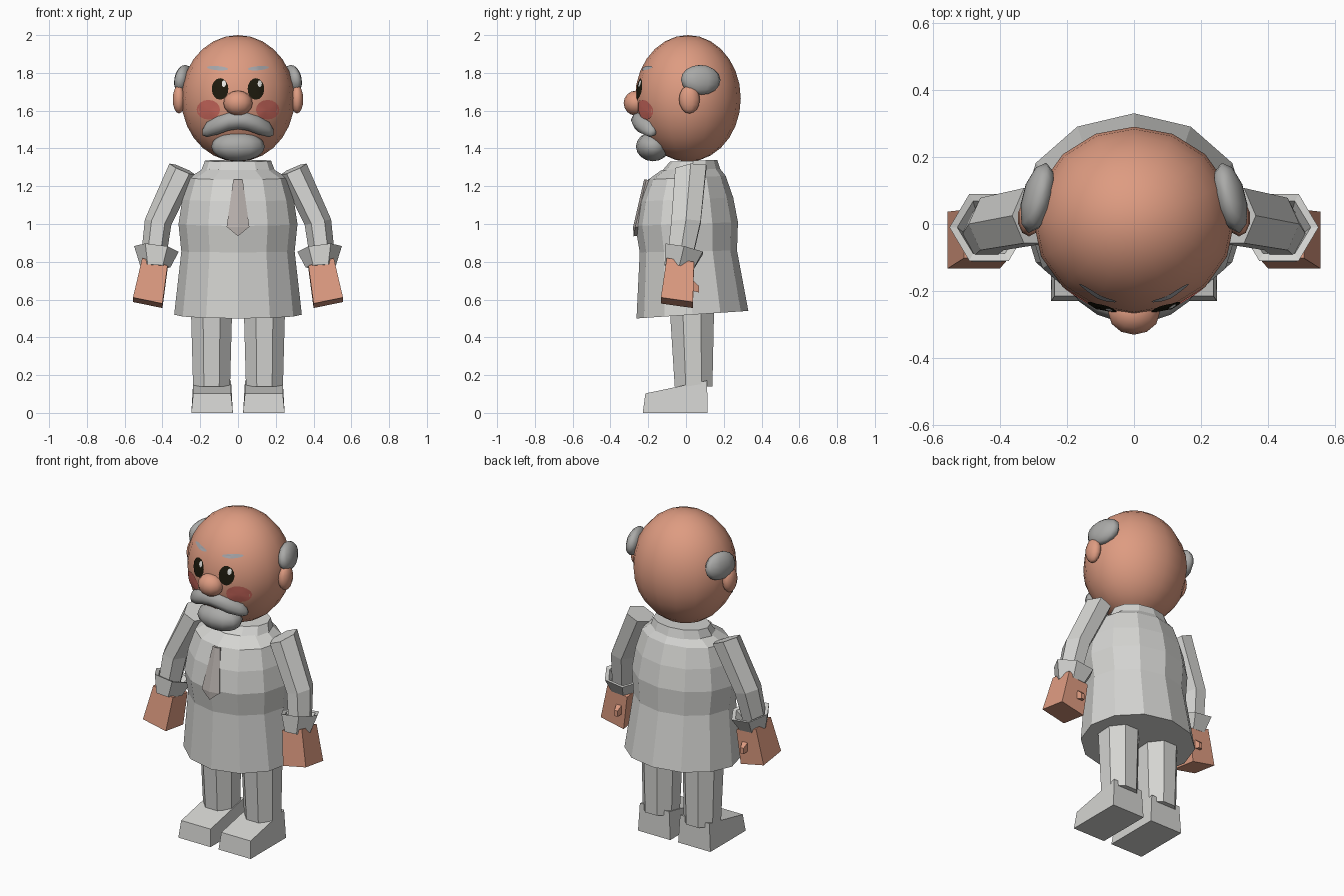
import bpy, bmesh, math
from mathutils import Vector, Matrix
from mathutils.bvhtree import BVHTree

if "Cube" in bpy.data.objects:
    bpy.data.objects.remove(bpy.data.objects["Cube"])


def material(name, r, g, b):
    m = bpy.data.materials.new(name)
    m.diffuse_color = (r, g, b, 1)
    m.use_nodes = True
    bsdf = m.node_tree.nodes["Principled BSDF"]
    bsdf.inputs["Base Color"].default_value = (r, g, b, 1)
    bsdf.inputs["Roughness"].default_value = 0.8
    return m


SKIN = material("skin", 0.73, 0.33, 0.22)
CLOTH = material("light cloth", 0.66, 0.66, 0.64)
TIE = material("tie grey", 0.47, 0.43, 0.41)
HAIR = material("hair grey", 0.40, 0.40, 0.39)
BROW = material("brow grey", 0.38, 0.38, 0.40)
BLUSH = material("blush", 0.60, 0.14, 0.11)
BLACK = material("eye black", 0.012, 0.010, 0.004)
WHITE = material("eye shine", 0.85, 0.85, 0.82)


def finish(bm, name, mat, smooth=False, recalc=True):
    if recalc:
        bmesh.ops.recalc_face_normals(bm, faces=bm.faces[:])
    for f in bm.faces:
        f.smooth = smooth
    me = bpy.data.meshes.new(name)
    bm.to_mesh(me)
    bm.free()
    me.materials.append(mat)
    ob = bpy.data.objects.new(name, me)
    bpy.context.collection.objects.link(ob)
    return ob


def loft(name, rings, n, mat, turn=0.0, smooth=False):
    """Skin through rings given as (centre, u half axis, v half axis)."""
    bm = bmesh.new()
    loops = []
    for c, u, v in rings:
        c, u, v = Vector(c), Vector(u), Vector(v)
        angles = [2 * math.pi * i / n + turn for i in range(n)]
        loops.append([bm.verts.new(c + u * math.cos(a) + v * math.sin(a)) for a in angles])
    for a, b in zip(loops, loops[1:]):
        for i in range(n):
            j = (i + 1) % n
            bm.faces.new((a[i], a[j], b[j], b[i]))
    bm.faces.new(loops[0])
    bm.faces.new(loops[-1])
    return finish(bm, name, mat, smooth)


def ball(name, centre, radii, mat, segs=12, rows=8, rot=None):
    bm = bmesh.new()
    bmesh.ops.create_uvsphere(bm, u_segments=segs, v_segments=rows, radius=1)
    m = Matrix.Translation(centre) @ (rot or Matrix()) @ Matrix.Diagonal((*radii, 1))
    bmesh.ops.transform(bm, matrix=m, verts=bm.verts[:])
    return finish(bm, name, mat, True)


# Head
head = ball("head", (0, 0.01, 1.665), (0.30, 0.28, 0.335), SKIN, 16, 14)
tree = BVHTree.FromPolygons([v.co for v in head.data.vertices],
                            [p.vertices[:] for p in head.data.polygons])


def decal(name, x, z, rx, rz, mat, tilt=0.0, lift=0.005):
    """Thin oval plate wrapped on the front of the head."""
    bm = bmesh.new()

    def point(r, a):
        px, pz = rx * r * math.cos(a), rz * r * math.sin(a)
        qx = x + px * math.cos(tilt) - pz * math.sin(tilt)
        qz = z + px * math.sin(tilt) + pz * math.cos(tilt)
        hit = tree.ray_cast(Vector((qx, -1, qz)), Vector((0, 1, 0)))[0]
        return bm.verts.new(hit - Vector((0, lift, 0)))

    n = 16
    middle = point(0, 0)
    inner, outer = [[point(r, 2 * math.pi * i / n) for i in range(n)] for r in (0.5, 1)]
    for i in range(n):
        j = (i + 1) % n
        bm.faces.new((middle, inner[i], inner[j]))
        bm.faces.new((inner[i], outer[i], outer[j], inner[j]))
    return finish(bm, name, mat, True, recalc=False)


# Face
ball("nose", (0, -0.265, 1.64), (0.077, 0.065, 0.066), SKIN)
ball("beard", (0, -0.175, 1.41), (0.142, 0.09, 0.078), HAIR)
whiskers = []
for x, y, z, ry, rz in ((0.188, -0.18, 1.485, 0.012, 0.015), (0.165, -0.19, 1.50, 0.04, 0.04),
                        (0.11, -0.215, 1.525, 0.055, 0.052), (0.05, -0.235, 1.545, 0.055, 0.05),
                        (0, -0.24, 1.55, 0.052, 0.048)):
    whiskers.append(((x, y, z), (0, ry, 0), (0, 0, rz)))
whiskers += [((-c[0], c[1], c[2]), u, v) for c, u, v in whiskers[-2::-1]]
loft("moustache", whiskers, 8, HAIR, smooth=True)

# Torso: flared coat with a slanted hem
coat = []
for z, rx, front, back, slant in ((0.52, 0.338, -0.262, 0.33, 0.02), (0.855, 0.30, -0.245, 0.27, 0.005),
                                  (1.0, 0.315, -0.268, 0.275, 0.01), (1.13, 0.295, -0.245, 0.25, 0.01),
                                  (1.245, 0.26, -0.20, 0.21, 0.01), (1.295, 0.18, -0.13, 0.17, 0.01)):
    coat.append(((0, (front + back) / 2, z), (rx, 0, 0), (0, (back - front) / 2, slant)))
loft("coat", coat, 12, CLOTH)
loft("collar", [((0, 0.02, 1.27), (0.20, 0, 0), (0, 0.165, 0.01)),
                ((0, 0.04, 1.335), (0.175, 0, 0), (0, 0.125, 0.005))], 12, CLOTH)

# Tie: pointed plate folded down the middle
bm = bmesh.new()
rows = [(0.025, 1.235, -0.222), (0.06, 0.985, -0.28), (0, 0.935, -0.278)]
grid = [[bm.verts.new((s * w, y + 0.012 * abs(s), z)) for s in (-1, 0, 1)] for w, z, y in rows[:2]]
tip = bm.verts.new((0, rows[2][2], rows[2][1]))
for i in (0, 1):
    bm.faces.new((grid[0][i], grid[1][i], grid[1][i + 1], grid[0][i + 1]))
    bm.faces.new((grid[1][i], tip, grid[1][i + 1]))
tie = finish(bm, "tie", TIE, recalc=False)
solid = tie.modifiers.new("thickness", "SOLIDIFY")
solid.thickness = 0.03
solid.offset = -1

# Paired parts
for side, s in (("left", 1), ("right", -1)):
    def limb(part, rings, n, mat, turn=0.0):
        flip = lambda p: (s * p[0], p[1], p[2])
        loft(side + "_" + part, [[flip(p) for p in ring] for ring in rings], n, mat, turn)

    decal(side + "_eye", s * 0.095, 1.715, 0.044, 0.057, BLACK)
    decal(side + "_eye_shine", s * 0.095 + 0.02, 1.743, 0.011, 0.018, WHITE, lift=0.009)
    decal(side + "_cheek", s * 0.157, 1.605, 0.062, 0.052, BLUSH)
    decal(side + "_brow", s * 0.108, 1.825, 0.056, 0.011, BROW, tilt=s * 0.08)

    ball(side + "_ear", (s * 0.313, 0.018, 1.66), (0.034, 0.055, 0.075), SKIN, 10, 8)
    ball(side + "_hair_tuft", (s * 0.288, 0.078, 1.763), (0.045, 0.108, 0.08), HAIR, 10, 8,
         Matrix.Rotation(s * 0.25, 4, "Z") @ Matrix.Rotation(s * -0.15, 4, "Y"))

    # Arm, flared cuff, hand and thumb
    limb("arm", [((0.293, 0.025, 1.29), (0.07, 0, 0.03), (0, 0.095, 0.01)),
                 ((0.423, 0, 1.01), (0.07, 0, 0.015), (0, 0.09, 0)),
                 ((0.45, -0.035, 0.80), (0.065, 0, 0.01), (0, 0.075, 0))], 6, CLOTH)
    limb("cuff", [((0.438, -0.035, 0.775), (0.08, 0, 0.005), (0, 0.09, -0.01)),
                  ((0.432, -0.01, 0.868), (0.118, 0, 0.015), (0, 0.115, -0.025)),
                  ((0.432, -0.01, 0.862), (0.095, 0, 0.012), (0, 0.09, -0.02)),
                  ((0.438, -0.025, 0.82), (0.07, 0, 0.01), (0, 0.08, -0.01))], 6, CLOTH)
    k = math.sqrt(2)
    limb("hand", [((0.44, -0.03, 0.79), (0.067 * k, 0, 0.02 * k), (0, 0.072 * k, -0.01 * k)),
                  ((0.478, -0.048, 0.583), (0.078 * k, 0, 0.016 * k), (0, 0.085 * k, -0.012 * k))],
         4, SKIN, math.pi / 4)
    limb("thumb", [((0.43, 0.025, 0.68), (0.03, 0, 0), (0, 0, 0.045)),
                   ((0.43, 0.068, 0.655), (0.015, 0, 0), (0, 0, 0.025))], 4, SKIN, math.pi / 4)

    # Trouser leg and wedge shoe
    limb("leg", [((0.14, 0.03, 0.62), (0.12, 0, 0), (0, 0.13, 0)),
                 ((0.14, 0.04, 0.14), (0.106, 0, 0), (0, 0.108, 0))], 8, CLOTH, math.pi / 8)
    limb("shoe", [((0.137, -0.057, 0), (0.11 * k, 0, 0), (0, 0.172 * k, 0)),
                  ((0.137, -0.052, 0.137), (0.10 * k, 0, 0), (0, 0.163 * k, 0.034 * k))],
         4, CLOTH, math.pi / 4)
